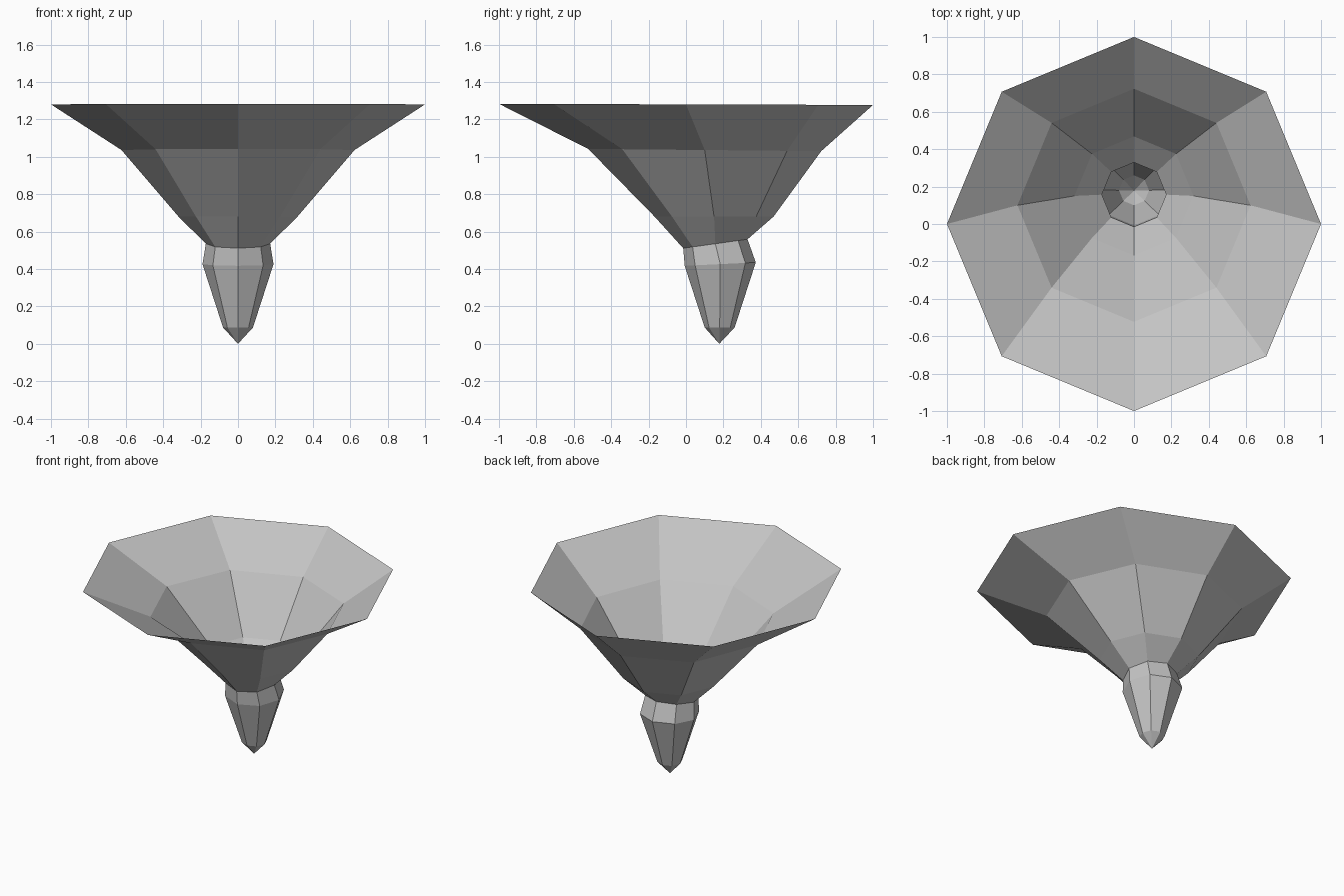
import bpy
import bmesh
from math import sin, cos, tau

cube = bpy.data.objects.get("Cube")
if cube:
    bpy.data.objects.remove(cube, do_unlink=True)

SIDES = 8

grey = bpy.data.materials.new("plain grey")
grey.use_nodes = True
grey.diffuse_color = (0.55, 0.55, 0.55, 1)
grey.node_tree.nodes["Principled BSDF"].inputs["Base Color"].default_value = grey.diffuse_color


def loft(name, rings, tip=None):
    """Open eight-sided shell through rings of (radius, centre y, z, rise to the back)."""
    bm = bmesh.new()
    loops = []
    for r, cy, z, rise in rings:
        loops.append([bm.verts.new((r * cos(a), cy + r * sin(a), z + rise * sin(a)))
                      for a in (tau * i / SIDES for i in range(SIDES))])
    for upper, lower in zip(loops, loops[1:]):
        for i in range(SIDES):
            j = (i + 1) % SIDES
            bm.faces.new((lower[i], lower[j], upper[j], upper[i]))
    if tip:
        point = bm.verts.new(tip)
        last = loops[-1]
        for i in range(SIDES):
            bm.faces.new((point, last[(i + 1) % SIDES], last[i]))
    mesh = bpy.data.meshes.new(name)
    bm.to_mesh(mesh)
    bm.free()
    mesh.materials.append(grey)
    obj = bpy.data.objects.new(name, mesh)
    bpy.context.collection.objects.link(obj)
    return obj


# Tilted neck ring shared by both parts
neck = (0.172, 0.157, 0.535, 0.024)

# Wide flaring bowl, open at the top
loft("funnel_bowl", [
    (1.0, 0.0, 1.28, -0.003),
    (0.623, 0.1, 1.036, -0.006),
    (0.318, 0.15, 0.68, 0.0),
    neck,
])

# Hollow pointed stem
loft("pointed_stem", [
    neck,
    (0.19, 0.183, 0.426, 0.009),
    (0.08, 0.18, 0.087, 0.0),
], tip=(0, 0.178, 0))
